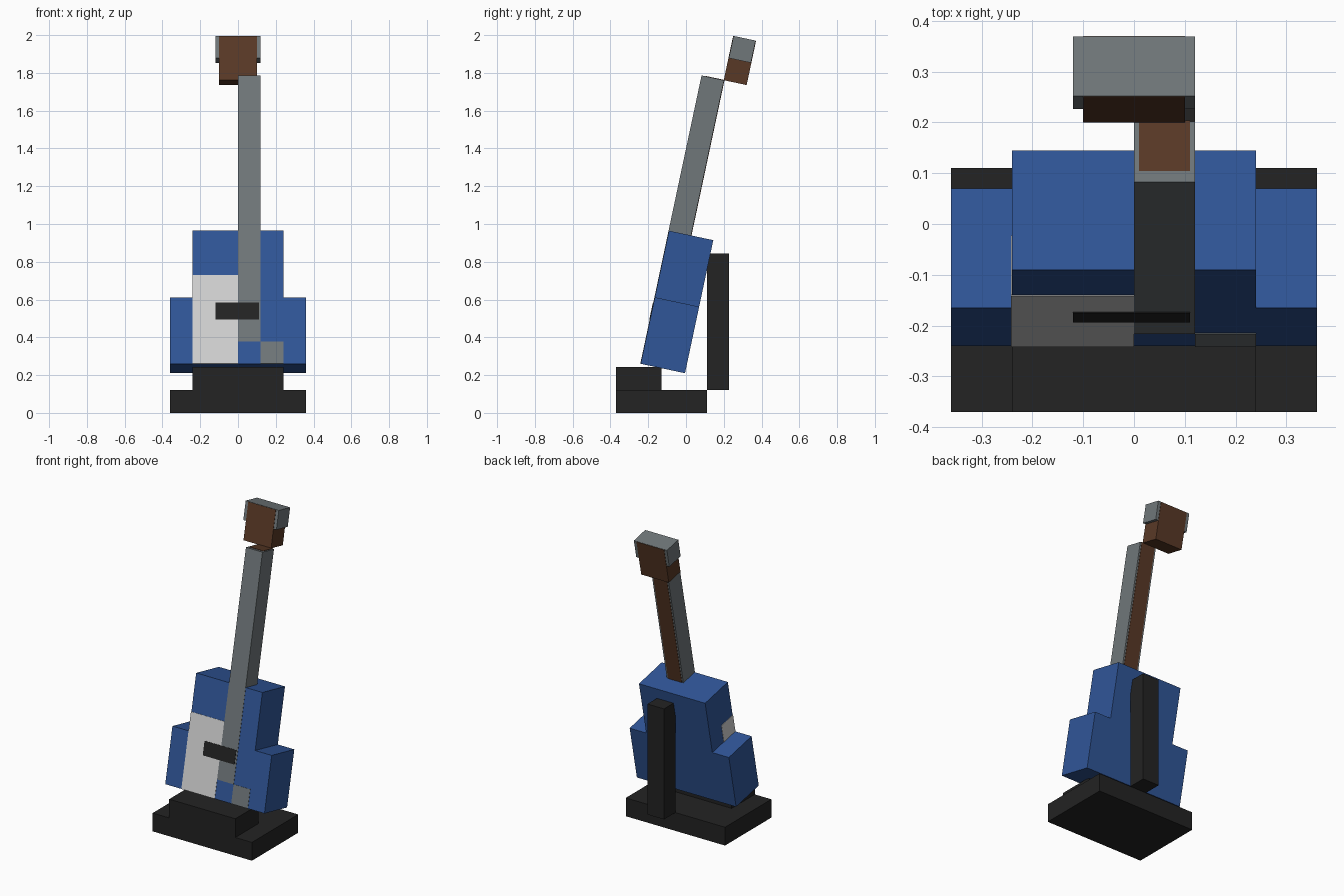
import bpy, bmesh, math
from mathutils import Matrix

if "Cube" in bpy.data.objects:
    bpy.data.objects.remove(bpy.data.objects["Cube"])


def srgb(hex_code):
    out = []
    for i in (0, 2, 4):
        c = int(hex_code[i:i + 2], 16) / 255
        out.append(c / 12.92 if c <= 0.04045 else ((c + 0.055) / 1.055) ** 2.4)
    return (*out, 1.0)


def material(name, hex_code):
    m = bpy.data.materials.new(name)
    m.diffuse_color = srgb(hex_code)
    m.use_nodes = True
    m.node_tree.nodes["Principled BSDF"].inputs["Base Color"].default_value = m.diffuse_color
    return m


BLUE = material("blue", "305698")
GREY = material("grey", "70777A")
BROWN = material("brown", "593926")
BLACK = material("black", "232323")
WHITE = material("white", "D2D2D2")

# The guitar leans back 12 degrees; its local origin is the lower front edge.
LEAN = Matrix.Translation((0, -0.24, 0.26)) @ Matrix.Rotation(math.radians(-12), 4, 'X')


def block(name, mat, boxes, matrix=Matrix()):
    """One object from (x0, x1, y0, y1, z0, z1) boxes."""
    bm = bmesh.new()
    for x0, x1, y0, y1, z0, z1 in boxes:
        place = Matrix.Translation(((x0 + x1) / 2, (y0 + y1) / 2, (z0 + z1) / 2))
        size = Matrix.Diagonal((x1 - x0, y1 - y0, z1 - z0, 1))
        bmesh.ops.create_cube(bm, size=1, matrix=matrix @ place @ size)
    me = bpy.data.meshes.new(name)
    bm.to_mesh(me)
    bm.free()
    me.materials.append(mat)
    ob = bpy.data.objects.new(name, me)
    bpy.context.collection.objects.link(ob)
    return ob


E = 0.002  # small step that keeps overlaid parts apart

# Stand: base, front rest and back post
block("stand_base", BLACK, [(-0.36, 0.36, -0.37, 0.11, 0, 0.12)])
block("stand_front_rest", BLACK, [(-0.24, 0.24, -0.37, -0.13, 0.12, 0.243)])
block("stand_back_post", BLACK, [(0, 0.12, 0.11, 0.228, 0.12, 0.845)])

# Body: tall middle with two lower side bouts
block("body", BLUE, [(-0.24, 0.24, 0, 0.24, 0, 0.72)], LEAN)
for side, x0 in (("left", -0.36), ("right", 0.24)):
    block("body_bout_" + side, BLUE, [(x0, x0 + 0.12, 0, 0.24, 0, 0.36)], LEAN)

# Front details
block("pickguard", WHITE, [(-0.24 - E, 0, -E, 0.12, 0.0, 0.48)], LEAN)
block("pickup", BLACK, [(-0.12, 0.11, -2 * E, 0.1, 0.24, 0.33)], LEAN)
block("control_plate", GREY, [(0.12, 0.24, -E, 0.1, 0.0, 0.12)], LEAN)

# Neck: grey fretboard with a brown back
block("fretboard", GREY, [(0, 0.12, -E, 0.12, 0.12, 1.56)], LEAN)
block("neck_back", BROWN, [(0.01, 0.11, 0.02, 0.12 + E, 0.7, 1.56 + E)], LEAN)

# Headstock with the tuner block across its top
block("headstock", BROWN, [(-0.10, 0.10, 0.12 - E, 0.24 + E, 1.56, 1.80 - E)], LEAN)
block("tuners", GREY, [(-0.12, 0.12, 0.12, 0.24, 1.68, 1.80)], LEAN)
